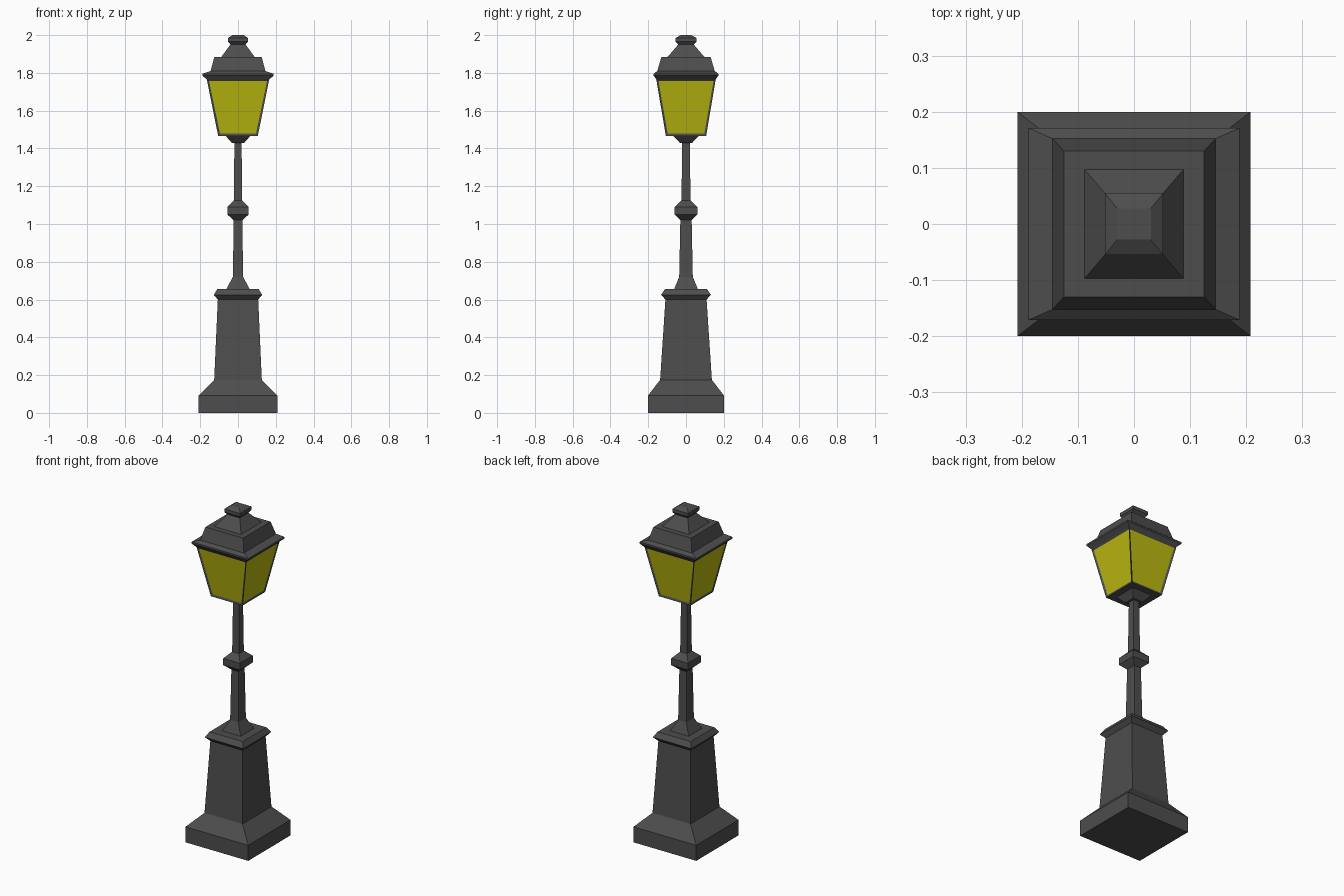
import bpy, bmesh

if "Cube" in bpy.data.objects:
    bpy.data.objects.remove(bpy.data.objects["Cube"])


def material(name, color):
    m = bpy.data.materials.new(name)
    m.diffuse_color = (*color, 1)
    m.use_nodes = True
    m.node_tree.nodes["Principled BSDF"].inputs["Base Color"].default_value = m.diffuse_color
    return m


IRON = material("dark_iron", (0.075, 0.075, 0.075))
GLASS = material("yellow_glass", (0.5, 0.49, 0.005))


def square_loft(name, rings, panels=False):
    """Closed four-sided solid from rings of (z, half x, half y)."""
    bm = bmesh.new()
    loops = [[bm.verts.new((sx * hx, sy * hy, z))
              for sx, sy in ((-1, -1), (1, -1), (1, 1), (-1, 1))]
             for z, hx, hy in rings]
    sides = []
    for a, b in zip(loops, loops[1:]):
        for i in range(4):
            j = (i + 1) % 4
            sides.append(bm.faces.new((a[i], a[j], b[j], b[i])))
    bm.faces.new(loops[0][::-1])
    bm.faces.new(loops[-1])
    bm.normal_update()
    if panels:
        # recessed glass pane inside each side's frame
        bmesh.ops.inset_individual(bm, faces=sides, thickness=0.015)
        for f in sides:
            f.material_index = 1
            bmesh.ops.translate(bm, verts=f.verts, vec=f.normal * -0.005)
    me = bpy.data.meshes.new(name)
    bm.to_mesh(me)
    bm.free()
    me.materials.append(IRON)
    me.materials.append(GLASS)
    ob = bpy.data.objects.new(name, me)
    bpy.context.collection.objects.link(ob)
    return ob


# Stepped foot and tapered pedestal with its cap
square_loft("pedestal", [
    (0, 0.208, 0.20), (0.093, 0.208, 0.20), (0.175, 0.126, 0.137),
    (0.60, 0.107, 0.109), (0.625, 0.128, 0.132), (0.655, 0.11, 0.112),
    (0.655, 0.062, 0.063), (0.72, 0.027, 0.036),
    # Slim post with its collar
    (1.02, 0.023, 0.03), (1.05, 0.056, 0.06), (1.09, 0.056, 0.06),
    (1.125, 0.022, 0.024), (1.435, 0.019, 0.02)]).name = "pedestal_and_post"

# Flared bracket under the lantern
square_loft("lantern_bracket", [(1.43, 0.033, 0.033), (1.468, 0.067, 0.07)])

# Lantern box with framed glass panes
square_loft("lantern_box", [(1.467, 0.105, 0.107), (1.765, 0.165, 0.157)],
            panels=True)

# Eaves, stepped roof and finial
square_loft("lantern_roof", [
    (1.765, 0.165, 0.157), (1.785, 0.188, 0.171), (1.795, 0.188, 0.171),
    (1.81, 0.145, 0.152), (1.885, 0.125, 0.13), (1.885, 0.088, 0.097),
    (1.95, 0.04, 0.041), (1.965, 0.052, 0.055), (1.985, 0.052, 0.055),
    (2.0, 0.03, 0.028)])
